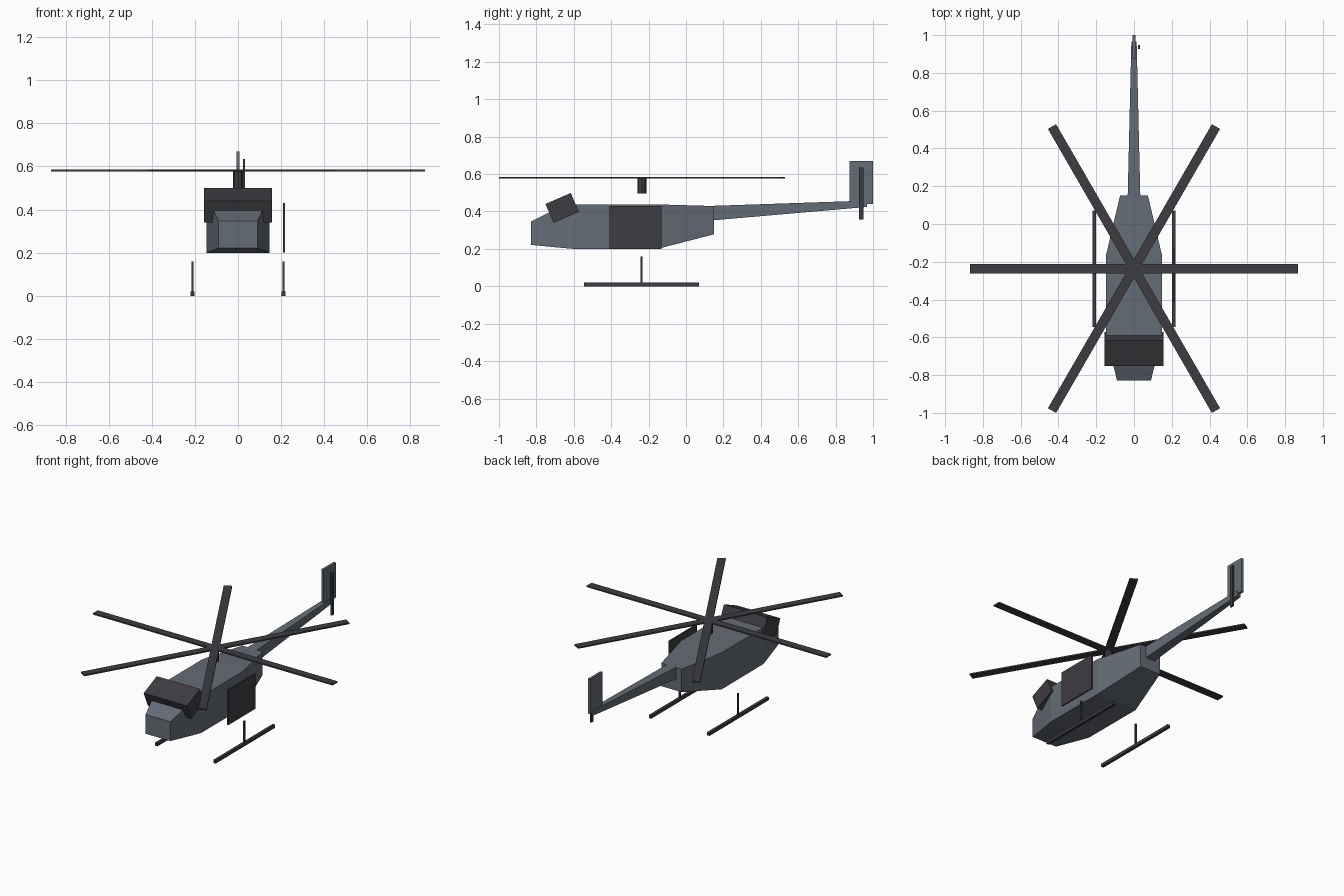
import bpy, bmesh, math
from mathutils import Vector

default = bpy.data.objects.get("Cube")
if default:
    bpy.data.objects.remove(default, do_unlink=True)


def make_material(name, rgb):
    mat = bpy.data.materials.new(name)
    mat.use_nodes = True
    mat.diffuse_color = (*rgb, 1)
    mat.node_tree.nodes["Principled BSDF"].inputs["Base Color"].default_value = (*rgb, 1)
    return mat


blue_grey = make_material("blue grey", (0.13, 0.15, 0.18))
charcoal = make_material("charcoal", (0.048, 0.045, 0.053))


def finish(name, bm, mat):
    bmesh.ops.recalc_face_normals(bm, faces=bm.faces)
    mesh = bpy.data.meshes.new(name)
    bm.to_mesh(mesh)
    bm.free()
    mesh.materials.append(mat)
    obj = bpy.data.objects.new(name, mesh)
    bpy.context.collection.objects.link(obj)
    return obj


def box(name, centre, size, mat, rotation=(0, 0, 0)):
    bm = bmesh.new()
    bmesh.ops.create_cube(bm, size=1)
    bmesh.ops.scale(bm, vec=Vector(size), verts=bm.verts)
    obj = finish(name, bm, mat)
    obj.location = centre
    obj.rotation_euler = rotation
    return obj


def loft(name, sections, mat):
    """Skin rectangular sections given as (y, half width, bottom, top)."""
    bm = bmesh.new()
    rings = []
    for y, w, low, high in sections:
        corners = ((-w, low), (w, low), (w, high), (-w, high))
        rings.append([bm.verts.new((x, y, z)) for x, z in corners])
    for a, b in zip(rings, rings[1:]):
        for i in range(4):
            j = (i + 1) % 4
            bm.faces.new((a[i], a[j], b[j], b[i]))
    bm.faces.new(rings[0])
    bm.faces.new(rings[-1])
    return finish(name, bm, mat)


# Fuselage, tail boom and fin
loft("fuselage", [
    (-0.828, 0.09, 0.221, 0.347),
    (-0.65, 0.133, 0.204, 0.436),
    (-0.59, 0.147, 0.199, 0.437),
    (-0.16, 0.147, 0.198, 0.438),
    (0.15, 0.074, 0.278, 0.429),
], blue_grey)
loft("tail_boom", [(0.08, 0.035, 0.347, 0.428), (0.967, 0.014, 0.424, 0.458)], blue_grey)
box("tail_fin", (0, 0.937, 0.555), (0.016, 0.126, 0.23), blue_grey)

# Tilted cockpit canopy and the side door, which hangs clear of the left side
box("cockpit_canopy", (0, -0.662, 0.419), (0.314, 0.148, 0.11), charcoal, (math.radians(23.5), 0, 0))
box("left_door", (0.213, -0.271, 0.315), (0.009, 0.278, 0.23), charcoal)

# Main rotor: mast and three full-span bars
rotor_y = -0.236
bm = bmesh.new()
bmesh.ops.create_cone(bm, cap_ends=True, segments=8, radius1=0.024, radius2=0.024, depth=0.086)
mast = finish("rotor_mast", bm, charcoal)
mast.location = (0, rotor_y, 0.54)
for i in range(3):
    box(f"rotor_bar_{i + 1}", (0, rotor_y, 0.581), (1.736, 0.05, 0.009), charcoal,
        (0, 0, math.radians(60 * i)))

# Tail rotor blade
box("tail_rotor_blade", (0.027, 0.937, 0.496), (0.009, 0.023, 0.278), charcoal)

# Landing skids with one strut each
for side, sign in (("left", 1), ("right", -1)):
    x = sign * 0.211
    box(f"{side}_skid", (x, -0.237, 0.01), (0.018, 0.615, 0.02), charcoal)
    box(f"{side}_skid_strut", (x, -0.237, 0.085), (0.01, 0.01, 0.15), charcoal)
